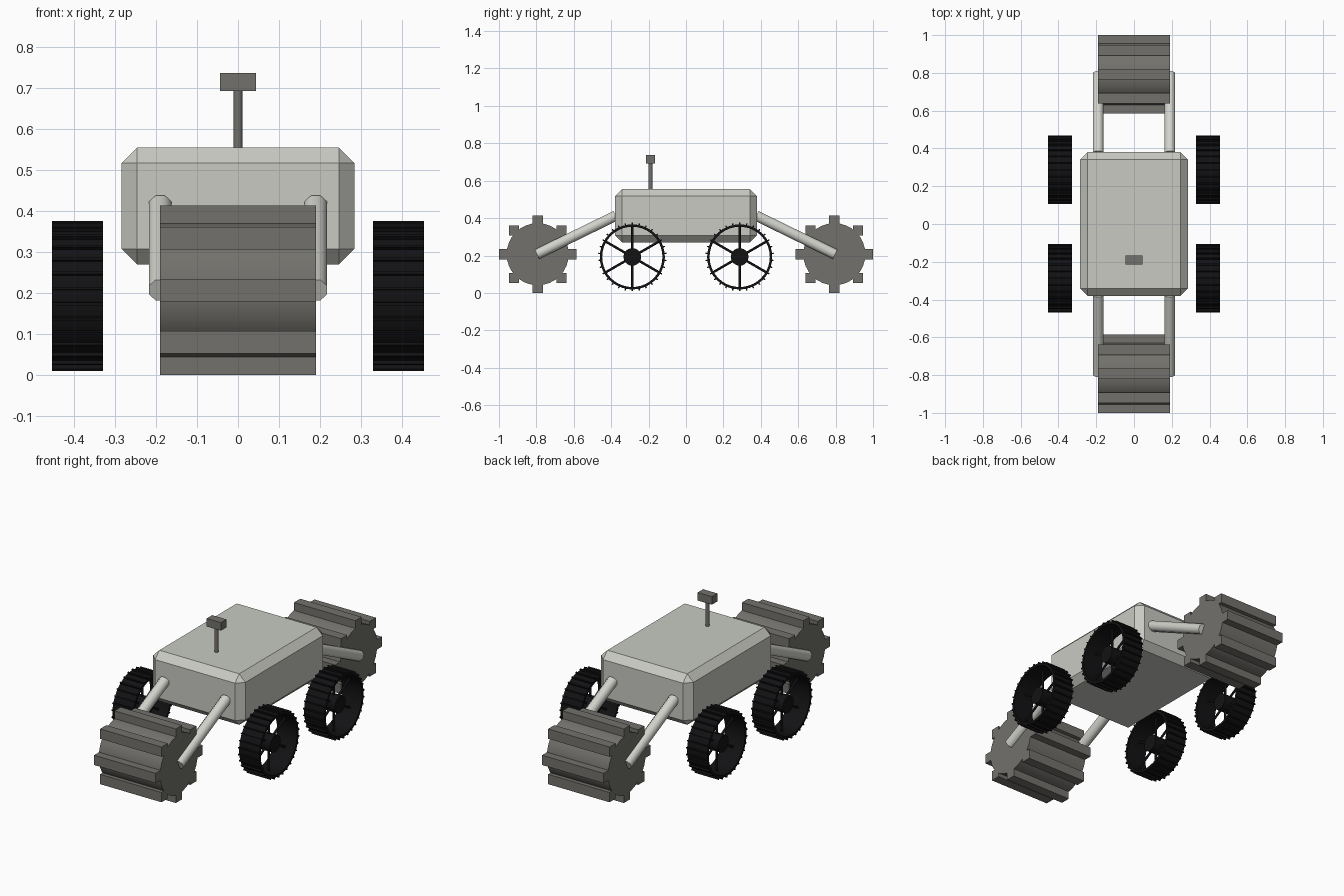
import bpy, bmesh, math
from mathutils import Matrix, Vector

if "Cube" in bpy.data.objects:
    bpy.data.objects.remove(bpy.data.objects["Cube"])


def material(name, r, g, b):
    m = bpy.data.materials.new(name)
    m.diffuse_color = (r, g, b, 1)
    m.use_nodes = True
    bsdf = m.node_tree.nodes["Principled BSDF"]
    bsdf.inputs["Base Color"].default_value = (r, g, b, 1)
    bsdf.inputs["Roughness"].default_value = 0.7
    return m


SHELL = material("pale grey", 0.58, 0.59, 0.54)
TUBE = material("light grey", 0.65, 0.65, 0.61)
METAL = material("dark grey", 0.17, 0.165, 0.15)
BLACK = material("black", 0.006, 0.006, 0.007)


def finish(name, bm, mat, location=(0, 0, 0), smooth=True):
    mesh = bpy.data.meshes.new(name)
    bmesh.ops.recalc_face_normals(bm, faces=bm.faces)
    bm.to_mesh(mesh)
    bm.free()
    mesh.materials.append(mat)
    obj = bpy.data.objects.new(name, mesh)
    obj.location = location
    bpy.context.collection.objects.link(obj)
    if smooth:
        bpy.ops.object.select_all(action='DESELECT')
        obj.select_set(True)
        bpy.context.view_layer.objects.active = obj
        bpy.ops.object.shade_smooth_by_angle(angle=math.radians(46))
    return obj


def box(bm, size, center=(0, 0, 0), turn=Matrix()):
    matrix = turn @ Matrix.Translation(center) @ Matrix.Diagonal((*size, 1))
    bmesh.ops.create_cube(bm, size=1, matrix=matrix)


def rod(bm, start, end, radius, sides, spin=0.0):
    start, end = Vector(start), Vector(end)
    axis = end - start
    matrix = (Matrix.Translation((start + end) / 2)
              @ axis.to_track_quat('Z', 'Y').to_matrix().to_4x4()
              @ Matrix.Rotation(spin, 4, 'Z'))
    bmesh.ops.create_cone(bm, cap_ends=True, segments=sides, radius1=radius,
                          radius2=radius, depth=axis.length, matrix=matrix)


# Chamfered body
bm = bmesh.new()
box(bm, (0.57, 0.76, 0.285))
bmesh.ops.bevel(bm, geom=bm.edges[:], offset=0.038, segments=1, affect='EDGES')
finish("body", bm, SHELL, (0, 0, 0.4125), smooth=False)

# Mast and camera head
bm = bmesh.new()
rod(bm, (0, -0.19, 0.54), (0, -0.19, 0.70), 0.011, 16)
finish("mast", bm, METAL)
bm = bmesh.new()
box(bm, (0.088, 0.048, 0.045))
finish("mast_head", bm, METAL, (0, -0.19, 0.7155), smooth=False)

# Digging drums with square paddles, and the arms holding them
DRUM_Y, DRUM_Z = 0.793, 0.207
for end, side in (("front", -1), ("back", 1)):
    bm = bmesh.new()
    rod(bm, (-0.19, 0, 0), (0.19, 0, 0), 0.166, 32)
    for i in range(8):
        a = i * math.pi / 4
        box(bm, (0.38, 0.055, 0.055),
            (0, 0.1795 * math.cos(a), 0.1795 * math.sin(a)))
    finish(end + "_drum", bm, METAL, (0, side * DRUM_Y, DRUM_Z))
    for hand, x in (("left", 0.19), ("right", -0.19)):
        bm = bmesh.new()
        rod(bm, (x, side * 0.375, 0.413), (x, side * 0.797, DRUM_Z),
            0.03, 8, math.pi / 8)
        finish(f"{end}_{hand}_arm", bm, TUBE)


def wheel(name, location):
    width, outer, inner = 0.125, 0.174, 0.161
    bm = bmesh.new()
    # rim: square section spun about the axle
    section = [bm.verts.new((x, 0, r)) for x, r in
               ((-width / 2, inner), (width / 2, inner),
                (width / 2, outer), (-width / 2, outer))]
    edges = [bm.edges.new((section[i], section[(i + 1) % 4])) for i in range(4)]
    bmesh.ops.spin(bm, geom=section + edges, cent=(0, 0, 0), axis=(1, 0, 0),
                   angle=math.tau, steps=40, use_merge=True)
    bmesh.ops.remove_doubles(bm, verts=bm.verts[:], dist=0.0001)
    # hub, spokes and treads
    rod(bm, (-0.04, 0, 0), (0.04, 0, 0), 0.047, 24)
    for i in range(6):
        turn = Matrix.Rotation(i * math.tau / 6, 4, 'X')
        rod(bm, turn @ Vector((0, 0, 0.03)), turn @ Vector((0, 0, 0.166)), 0.0065, 8)
    for i in range(30):
        turn = Matrix.Rotation(i * math.tau / 30, 4, 'X')
        box(bm, (width, 0.007, 0.014), (0, 0, 0.176), turn)
    finish(name, bm, BLACK, location)


for end, y in (("front", -0.287), ("back", 0.287)):
    for hand, x in (("left", 0.392), ("right", -0.392)):
        wheel(f"{end}_{hand}_wheel", (x, y, 0.1925))
